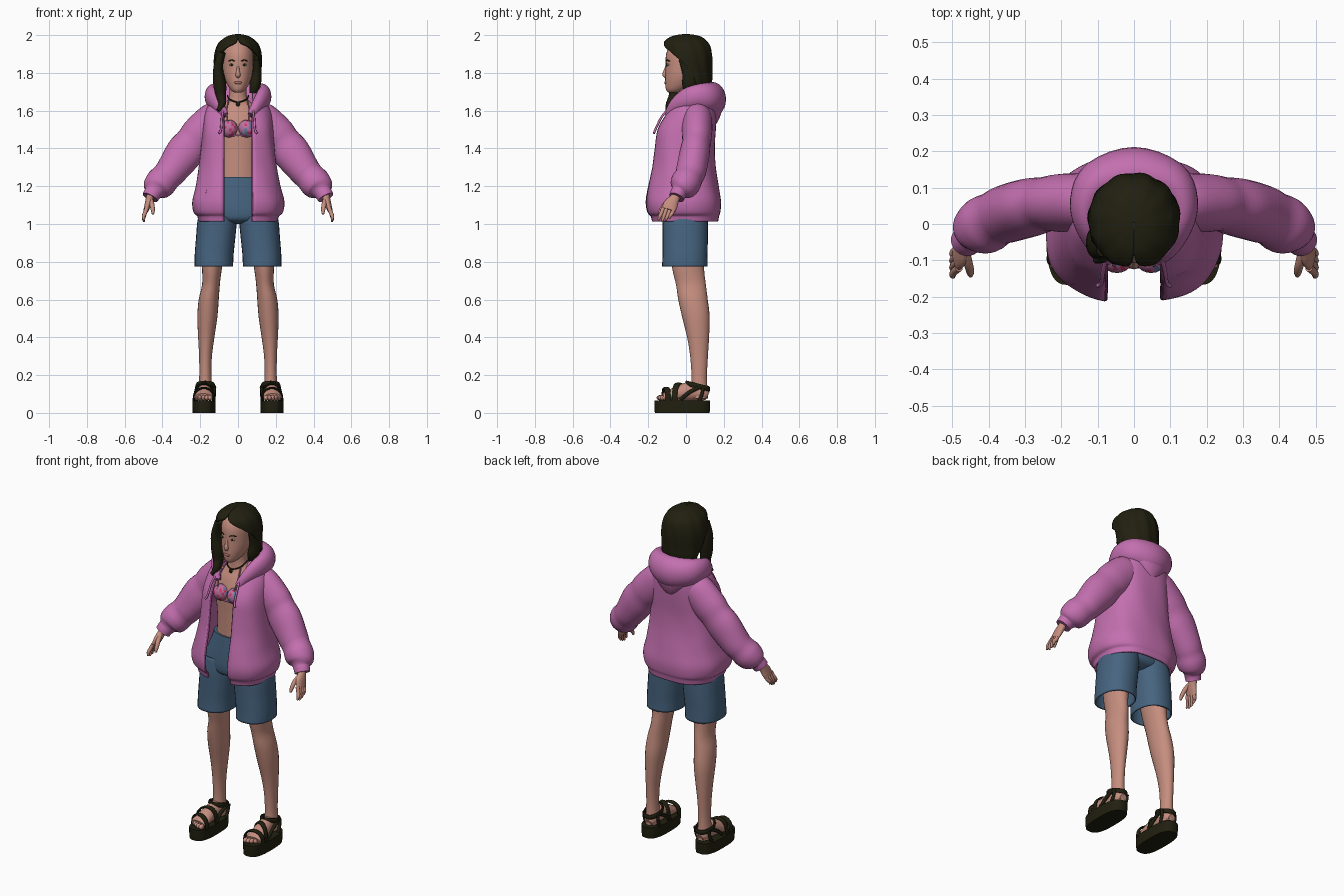
import bpy, bmesh, math, random
from mathutils import Vector

random.seed(4)


def material(name, color):
    m = bpy.data.materials.new(name)
    m.diffuse_color = (*color, 1)
    return m


SKIN = material("skin", (0.56, 0.27, 0.21))
PINK = material("jacket pink", (0.55, 0.16, 0.43))
SEAM = material("seam plum", (0.27, 0.06, 0.2))
BLUE = material("denim blue", (0.062, 0.128, 0.215))
DARK = material("dark olive", (0.015, 0.014, 0.005))
LIPS = material("lip rose", (0.42, 0.15, 0.13))
RED = material("flower red", (0.6, 0.04, 0.12))
TEAL = material("flower blue", (0.1, 0.2, 0.35))
MAUVE = material("bikini mauve", (0.5, 0.17, 0.36))
EYE = material("eye grey", (0.4, 0.36, 0.34))


def spline(pts, sub):
    """Catmull-Rom resampling of tuples of any length."""
    out = []
    for i in range(len(pts) - 1):
        q = [pts[max(i - 1, 0)], pts[i], pts[i + 1], pts[min(i + 2, len(pts) - 1)]]
        for k in range(sub):
            u = k / sub
            out.append(tuple(
                b + 0.5 * u * (c - a + u * (2*a - 5*b + 4*c - d + u * (3*(b - c) + d - a)))
                for a, b, c, d in zip(*q)))
    return out + [tuple(pts[-1])]


def make(name, rings, mat, closed=True, caps=True, thick=0, sx=1):
    """Skin a list of point rings into one smooth object."""
    bm = bmesh.new()
    vs = [[bm.verts.new((p[0] * sx, p[1], p[2])) for p in r] for r in rings]
    n = len(rings[0])
    for r0, r1 in zip(vs, vs[1:]):
        for j in range(n if closed else n - 1):
            k = (j + 1) % n
            bm.faces.new((r0[j], r0[k], r1[k], r1[j]))
    if caps and closed:
        bm.faces.new(vs[0])
        bm.faces.new(vs[-1])
    bmesh.ops.recalc_face_normals(bm, faces=bm.faces)
    me = bpy.data.meshes.new(name)
    bm.to_mesh(me)
    bm.free()
    me.materials.append(mat)
    me.shade_smooth()
    me.set_sharp_from_angle(angle=math.radians(50))
    ob = bpy.data.objects.new(name, me)
    bpy.context.collection.objects.link(ob)
    if thick:
        s = ob.modifiers.new("thickness", "SOLIDIFY")
        s.thickness, s.offset = thick, 0
    return ob


def spow(v, p):
    return math.copysign(abs(v) ** p, v)


def sweep(name, pts, mat, ref=(0, 1, 0), n=20, p=1, flat=False, sub=4, **kw):
    """Elliptical tube through (x, y, z, radius_a, radius_b) points."""
    pts = spline(pts, sub)
    rings = []
    for i, q in enumerate(pts):
        t = Vector(pts[min(i + 1, len(pts) - 1)][:3]) - Vector(pts[max(i - 1, 0)][:3])
        t = Vector((0, 0, 1)) if flat else t.normalized()
        a = Vector(ref).cross(t).normalized()
        b = t.cross(a)
        rings.append([Vector(q[:3]) + a * q[3] * spow(math.cos(w), p) + b * q[4] * spow(math.sin(w), p)
                      for w in (2 * math.pi * j / n for j in range(n))])
    return make(name, rings, mat, **kw)


def body(name, rows, mat, cx=0, **kw):
    """Upright form from (z, half_width, front_y, back_y) rows."""
    return sweep(name, [(cx, (f + b) / 2, z, w, (b - f) / 2) for z, w, f, b in rows],
                 mat, flat=True, **kw)


def tube(name, pts, r, mat, **kw):
    return sweep(name, [(*q, r, r) for q in pts], mat, n=8, **kw)


def shell(name, rows, mat, p, n, thick, ripple=0, waves=9):
    """Sheet wrapped round the back, open in front by an angle per row."""
    rings = []
    for z, w, f, b, t0 in spline(rows, 4):
        t0 = max(t0, 0)
        ring = []
        for j in range(n + 1):
            t = t0 + (2 * math.pi - 2 * t0) * j / n
            k = 1 + ripple * math.sin(waves * t + 14 * z)
            ring.append((w * k * spow(math.sin(t), p),
                         (f + b) / 2 - (b - f) / 2 * k * spow(math.cos(t), p), z))
        rings.append(ring)
    make(name, rings, mat, closed=False, thick=thick)
    return rings


def blob(name, c, r, mat, n=16, **kw):
    rows = [(c[0], c[1], c[2] - r[2] * math.cos(a), max(r[0] * math.sin(a), 1e-4),
             max(r[1] * math.sin(a), 1e-4)) for a in (math.pi * i / 10 for i in range(11))]
    return sweep(name, rows, mat, flat=True, sub=1, n=n, **kw)


# Torso, neck and head
body("torso", [(1.2, .125, -.1, .08), (1.3, .112, -.1, .07), (1.4, .12, -.1, .08),
               (1.5, .135, -.1, .09), (1.58, .125, -.075, .09), (1.63, .085, -.05, .08),
               (1.67, .048, -.045, .06), (1.76, .045, -.045, .06)], SKIN, n=28)
body("head", [(1.695, .018, -.092, -.04), (1.71, .038, -.105, 0), (1.74, .058, -.11, .05),
              (1.78, .073, -.11, .08), (1.83, .08, -.108, .1), (1.9, .08, -.105, .1),
              (1.95, .065, -.08, .08), (1.98, .03, -.04, .04)], SKIN, n=28)
sweep("nose", [(0, -.1, 1.845, .006, .006), (0, -.108, 1.815, .008, .009),
               (0, -.113, 1.79, .013, .012), (0, -.106, 1.777, .009, .006)], SKIN, n=12)
blob("lips", (0, -.107, 1.748), (.021, .008, .008), LIPS)
for s in (-1, 1):
    blob("eye", (.033, -.095, 1.843), (.014, .008, .006), EYE, sx=s)
    blob("iris", (.033, -.101, 1.843), (.006, .004, .006), DARK, sx=s)
    tube("eyebrow", [(.016, -.104, 1.862), (.034, -.1, 1.868), (.05, -.086, 1.862)], .003, DARK, sx=s)

# Hair shell, side locks and front sweeps
R = math.radians
shell("hair", [(1.68, .095, -.02, .115, R(105)), (1.75, .113, -.06, .13, R(100)),
               (1.8, .118, -.09, .133, R(92)), (1.86, .121, -.11, .135, R(74)),
               (1.9, .118, -.118, .132, R(54)), (1.935, .109, -.12, .125, R(30)),
               (1.96, .094, -.112, .11, R(8)), (1.985, .062, -.08, .08, 0),
               (1.996, .03, -.04, .04, 0), (2.0, .002, -.003, .003, 0)],
      DARK, 1, 60, .012, ripple=.018, waves=11)
sweep("long_lock", [(-.085, -.06, 1.91, .02, .03), (-.105, -.05, 1.83, .025, .045),
                    (-.097, -.055, 1.74, .034, .04), (-.09, -.06, 1.68, .027, .032),
                    (-.085, -.085, 1.635, .02, .022), (-.105, -.1, 1.6, .01, .01)], DARK)
sweep("short_lock", [(.1, -.01, 1.88, .015, .03), (.1, .02, 1.8, .025, .04),
                     (.09, .02, 1.735, .03, .04), (.08, .02, 1.69, .02, .025)], DARK)

# Bikini with scattered flower patches, and necklace
for s in (-1, 1):
    cup = blob("bikini_cup", (.047, -.093, 1.505), (.046, .042, .047), MAUVE, n=20, sx=s)
    cup.data.materials.append(RED)
    cup.data.materials.append(TEAL)
    for f in cup.data.polygons:
        f.material_index = random.choice((0, 0, 0, 1, 2))
    tube("bikini_strap", [(.055, -.115, 1.545), (.06, -.09, 1.6), (.05, -.045, 1.655)], .004, MAUVE, sx=s)
tube("bikini_band", [(-.12, -.06, 1.47), (-.06, -.1, 1.468), (0, -.108, 1.47),
                     (.06, -.1, 1.468), (.12, -.06, 1.47)], .005, MAUVE, ref=(0, 0, 1))
tube("necklace", [(-.055, .01, 1.68), (-.045, -.04, 1.66), (0, -.064, 1.645),
                  (.045, -.04, 1.66), (.055, .01, 1.68)], .004, DARK, ref=(0, 0, 1))
blob("pendant", (0, -.07, 1.635), (.011, .005, .012), DARK)

# Open jacket body
P = .8
JROWS = [(1.015, .203, -.18, .165), (1.045, .21, -.188, .17), (1.065, .23, -.203, .176),
         (1.12, .237, -.21, .178), (1.2, .217, -.198, .165), (1.3, .2, -.177, .15),
         (1.4, .188, -.166, .146), (1.5, .18, -.152, .152), (1.58, .17, -.105, .155),
         (1.63, .148, -.072, .15), (1.67, .118, -.045, .13), (1.69, .1, -.03, .11)]
grid = shell("jacket", [(*r, math.asin(min(.9, (.078 / r[1]) ** (1 / P)))) for r in JROWS],
             PINK, P, 64, .014, ripple=.008, waves=7)
for side in (0, -1):
    tube("zip_edge", [r[side] for r in grid[:-8]], .006, SEAM, sub=1)


def front_y(x, z):
    _, w, f, b = min(spline(JROWS, 8), key=lambda r: abs(r[0] - z))
    return (f + b) / 2 - (b - f) / 2 * (1 - (x / w) ** (2 / P)) ** (P / 2)


# Sleeves, pocket seams and drawstrings
for s in (-1, 1):
    sweep("sleeve", [(.09, .06, 1.565, .085, .075), (.125, .06, 1.545, .1, .08),
                     (.2, .058, 1.475, .101, .08), (.24, .055, 1.43, .094, .075),
                     (.285, .046, 1.375, .099, .08), (.35, .028, 1.285, .085, .08),
                     (.38, .015, 1.25, .08, .076), (.41, -.002, 1.217, .083, .08),
                     (.435, -.02, 1.19, .073, .07), (.447, -.035, 1.17, .05, .046),
                     (.455, -.042, 1.158, .046, .043), (.465, -.05, 1.14, .044, .041)],
          PINK, n=28, sx=s)
    tube("pocket_seam", [(x, front_y(x, z) - .001, z) for x, z in
                         ((.12, 1.3), (.15, 1.22), (.172, 1.15), (.185, 1.08))], .004, SEAM, sx=s)
    tube("drawstring", [(.075, -.085, 1.62), (.085, -.13, 1.565), (.09, -.162, 1.5),
                        (.1, -.17, 1.48)], .006, PINK, sx=s)

# Hood lying round the neck
half = [(.07, -.095, 1.575, .018, .022), (.1, -.06, 1.625, .028, .035),
        (.128, .0, 1.66, .036, .055), (.132, .06, 1.675, .045, .064),
        (.095, .115, 1.672, .062, .078)]
sweep("hood", half + [(0, .138, 1.66, .074, .092)] + [(-q[0], *q[1:]) for q in half[::-1]],
      PINK, ref=(0, 0, 1), n=24)
sweep("hood_point", [(0, .11, 1.7, .09, .05), (0, .135, 1.63, .11, .06),
                     (0, .14, 1.57, .07, .04), (0, .13, 1.52, .02, .02)], PINK)

# Hands
for s in (-1, 1):
    sweep("palm", [(.458, -.045, 1.165, .024, .027), (.467, -.06, 1.135, .021, .027),
                   (.476, -.08, 1.105, .018, .038), (.486, -.092, 1.075, .014, .037)], SKIN, sx=s)
    for i in range(4):
        y, d = -.064 - .019 * i, (.015, .004, .0, .008)[i]
        sweep("finger", [(.482, y, 1.085, .011, .011), (.494, y - .01, 1.055, .011, .01),
                         (.5, y - .019, 1.03 + d, .009, .009),
                         (.497, y - .025, 1.012 + d, .005, .005)], SKIN, n=10, sx=s)
    sweep("thumb", [(.465, -.08, 1.13, .014, .014), (.456, -.11, 1.105, .013, .013),
                    (.451, -.132, 1.075, .011, .011), (.45, -.142, 1.052, .006, .006)], SKIN, n=10, sx=s)

# Shorts
body("shorts_hips", [(1.0, .06, -.06, .06), (1.02, .16, -.11, .1), (1.06, .198, -.122, .112),
                     (1.12, .185, -.12, .112), (1.2, .15, -.113, .095), (1.25, .132, -.108, .085)],
     BLUE, n=32, p=.9)
for s in (-1, 1):
    sweep("shorts_leg", [(.1, -.002, 1.1, .09, .11), (.11, -.004, 1.02, .1, .116),
                         (.118, -.004, .93, .1, .116), (.126, -.005, .84, .099, .115),
                         (.128, -.006, .775, .098, .117)], BLUE, n=28, p=.88, flat=True,
          caps=False, thick=.008, sx=s)

# Legs, feet and sandals
for s in (-1, 1):
    sweep("leg", [(.125, .0, .98, .075, .095), (.13, .005, .88, .065, .093),
                  (.138, .012, .76, .052, .084), (.143, .026, .68, .047, .079),
                  (.155, .037, .6, .053, .078), (.162, .052, .51, .053, .073),
                  (.168, .064, .4, .043, .058), (.172, .069, .3, .034, .047),
                  (.173, .07, .2, .032, .041), (.173, .07, .12, .036, .044),
                  (.173, .07, .075, .037, .046)], SKIN, n=24, flat=True, sx=s)
    sweep("foot", [(.173, .115, .09, .022, .022), (.173, .09, .1, .038, .038),
                   (.174, .03, .115, .04, .05), (.178, -.03, .105, .043, .042),
                   (.182, -.085, .092, .049, .03), (.184, -.12, .083, .047, .02)],
          SKIN, ref=(0, 0, 1), sx=s)
    for i in range(5):
        blob("toe", (.148 + .018 * i, -.137 + .004 * i * i / 2, .08),
             (.013 - .001 * i, .02, .014), SKIN, n=10, sx=s)
    sweep("sole", [(.18, -.02, 0, .06, .145), (.18, -.02, .03, .062, .148),
                   (.18, -.02, .066, .062, .148)], DARK, p=.72, n=40, flat=True, sub=1, sx=s)
    for y, lean, w, h in ((-.105, -.01, .055, .132), (-.04, .02, .052, .155)):
        sweep("foot_strap", [(.18 - w * math.cos(a), y + lean * math.cos(a),
                              .06 + (h - .06) * math.sin(a) ** .7, .006, .016)
                             for a in (math.pi * i / 8 for i in range(9))], DARK, n=10, sub=2, sx=s)
    sweep("ankle_strap", [(.173 + .046 * math.sin(a), .062 - .06 * math.cos(a),
                           .142 + .015 * math.cos(a), .006, .014)
                          for a in (math.pi * i / 8 for i in range(17))],
          DARK, ref=(0, 0, 1), n=10, sub=2, sx=s)
    for x in (.128, .22):
        tube("side_strap", [(x, -.03, .07), (x, .02, .11), (x - .003, .075, .138)], .01, DARK, sx=s)
        tube("heel_strap", [(x, .07, .065), (x - .002, .085, .1), (x - .004, .09, .138)], .009, DARK, sx=s)
